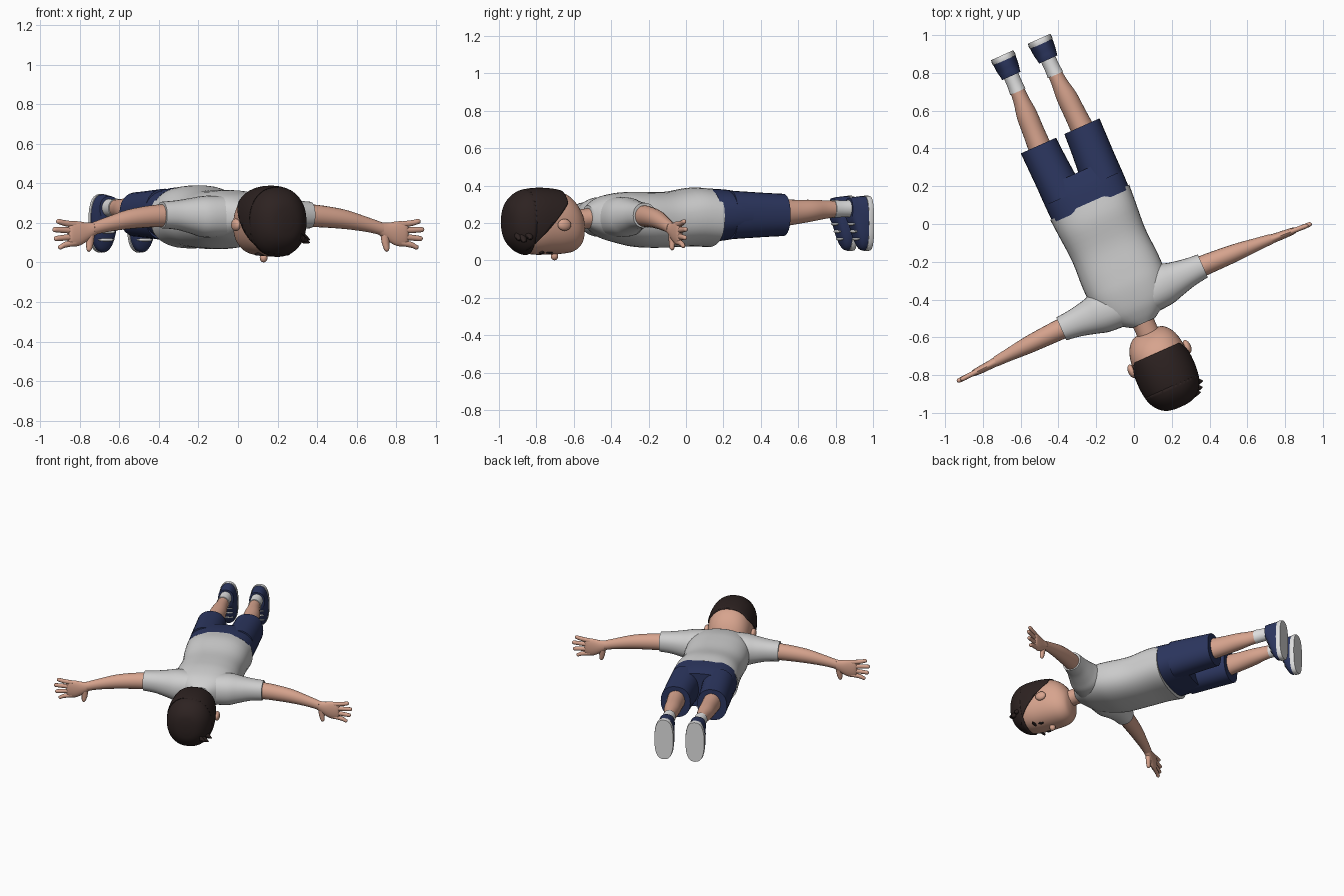
import bpy, bmesh, math
from mathutils import Vector

if "Cube" in bpy.data.objects:
    bpy.data.objects.remove(bpy.data.objects["Cube"])

# Body frame: s = sideways, t = towards the head, w = up (the figure lies face down)
A = math.radians(24)
C, S = math.cos(A), math.sin(A)


def place(s, t, w):
    return Vector((-0.153 + C * s + S * t, -0.068 + S * s - C * t, w))


def direction(s, t, w):
    return Vector((C * s + S * t, S * s - C * t, w))


def material(name, rgb):
    m = bpy.data.materials.new(name)
    m.diffuse_color = (*rgb, 1)
    m.use_nodes = True
    m.node_tree.nodes["Principled BSDF"].inputs["Base Color"].default_value = m.diffuse_color
    return m


SKIN = material("skin", (0.68, 0.37, 0.27))
SHIRT = material("light_grey_cloth", (0.62, 0.62, 0.62))
NAVY = material("navy_cloth", (0.025, 0.037, 0.115))
HAIR = material("dark_brown_hair", (0.026, 0.016, 0.015))
WHITE = material("white_rubber", (0.75, 0.75, 0.75))
DARK = material("eye_black", (0.015, 0.012, 0.012))


def smooth_rings(rings, steps):
    """Catmull-Rom interpolation between the key cross-sections."""
    out = []
    for i in range(len(rings) - 1):
        a, b = rings[max(i - 1, 0)], rings[i]
        c, d = rings[i + 1], rings[min(i + 2, len(rings) - 1)]
        for k in range(steps):
            u = k / steps
            out.append([0.5 * (2 * q + (r - p) * u + (2 * p - 5 * q + 4 * r - v) * u * u
                               + (3 * q - p - 3 * r + v) * u ** 3)
                        for p, q, r, v in zip(a, b, c, d)])
    return out + [list(rings[-1])]


def loft(name, rings, mat, axis=1, side=1, power=2.0, segs=28, steps=4, cuts=(), thick=0):
    """Skin superellipse rings (position, centre a, centre b, radius a, radius b) along an axis."""
    bm = bmesh.new()
    others = [i for i in range(3) if i != axis]
    loops = []
    for pos, ca, cb, ra, rb in smooth_rings(rings, steps):
        loop = []
        for k in range(segs):
            ang = 2 * math.pi * k / segs
            x, y = math.cos(ang), math.sin(ang)
            p = [0, 0, 0]
            p[axis] = pos
            p[others[0]] = ca + ra * math.copysign(abs(x) ** (2 / power), x)
            p[others[1]] = cb + rb * math.copysign(abs(y) ** (2 / power), y)
            loop.append(bm.verts.new(place(side * p[0], p[1], p[2])))
        loops.append(loop)
    for a, b in zip(loops, loops[1:]):
        for k in range(segs):
            n = (k + 1) % segs
            bm.faces.new((a[k], a[n], b[n], b[k]))
    bm.faces.new(loops[0])
    bm.faces.new(loops[-1])
    bmesh.ops.recalc_face_normals(bm, faces=bm.faces)
    # keep only what lies on the positive side of each cut
    for point, normal in cuts:
        bmesh.ops.bisect_plane(bm, geom=bm.verts[:] + bm.edges[:] + bm.faces[:],
                               plane_co=place(*point), plane_no=direction(*normal),
                               clear_inner=True)
    me = bpy.data.meshes.new(name)
    bm.to_mesh(me)
    bm.free()
    me.materials.append(mat)
    ob = bpy.data.objects.new(name, me)
    bpy.context.collection.objects.link(ob)
    if thick:
        mod = ob.modifiers.new("thickness", 'SOLIDIFY')
        mod.thickness, mod.offset = thick, -1
    bpy.ops.object.select_all(action='DESELECT')
    ob.select_set(True)
    bpy.context.view_layer.objects.active = ob
    bpy.ops.object.shade_smooth_by_angle(angle=math.radians(40))
    return ob


def ball(name, centre, radii, mat, side=1):
    rings = []
    for i in range(11):
        a = math.pi * (0.01 + 0.98 * i / 10)
        rings.append((centre[1] - radii[1] * math.cos(a), centre[0], centre[2],
                      radii[0] * math.sin(a), radii[2] * math.sin(a)))
    return loft(name, rings, mat, side=side, segs=16, steps=1)


# Head and neck
head = [(.543, 0, .17, .04, .045), (.558, 0, .17, .09, .095), (.60, 0, .185, .126, .14),
        (.66, 0, .2, .145, .165), (.74, 0, .205, .152, .174), (.82, 0, .205, .152, .174),
        (.89, 0, .205, .139, .16), (.94, 0, .205, .108, .124), (.968, 0, .205, .068, .08),
        (.978, 0, .205, .02, .025)]
loft("head", head, SKIN, power=2.2, segs=40)
loft("neck", [(.44, 0, .23, .07, .06), (.50, 0, .225, .06, .054), (.60, 0, .21, .06, .055)], SKIN)
ball("nose", (0, .695, .024), (.02, .02, .024), SKIN)

# Hair shell: a cap over the crown and a longer part behind the ears
shell = [(t + .007 * (t > .8), s, w, a + .008, b + .008) for t, s, w, a, b in head]
loft("hair_crown", shell, HAIR, power=2.2, segs=40, thick=.012,
     cuts=[((0, .865, 0), (0, 1, 0))])
loft("hair_back", shell, HAIR, power=2.2, segs=40, thick=.012,
     cuts=[((0, .672, 0), (0, 1, 0)), ((0, .73, .24), (0, 1.14, 1))])
for i, (s, t, w) in enumerate([(.11, .93, .10), (.125, .90, .115), (.09, .95, .11)]):
    loft(f"hair_tuft_{i}", [(s, t, w + .02, .02, .022), (s + .02, t, w + .008, .015, .014),
                            (s + .038, t + .006, w, .002, .002)], HAIR, axis=0, segs=10)

# Shirt body
loft("shirt_body", [(-.2, 0, .228, .229, .157), (-.1, 0, .232, .222, .157),
                    (.05, 0, .217, .212, .149), (.2, 0, .218, .219, .148),
                    (.3, 0, .226, .213, .138), (.4, 0, .231, .185, .115),
                    (.46, 0, .235, .125, .085), (.5, 0, .235, .066, .058)],
     SHIRT, power=2.4, segs=40)

# Shorts seat
loft("shorts_seat", [(-.18, 0, .24, .222, .145), (-.28, 0, .243, .224, .137),
                     (-.37, 0, .243, .224, .123)], NAVY, power=2.5, segs=40)

for side, label in ((1, "right"), (-1, "left")):
    def part(name, rings, mat, **kw):
        return loft(f"{label}_{name}", rings, mat, side=side, **kw)

    # Face details
    ball(f"{label}_ear", (.16, .708, .19), (.02, .038, .032), SKIN, side)
    ball(f"{label}_eye", (.06, .752, .041), (.014, .018, .006), DARK, side)
    ball(f"{label}_eyebrow", (.065, .80, .042), (.034, .011, .008), HAIR, side)

    # Sleeve and arm
    part("sleeve", [(.08, .37, .232, .105, .105), (.18, .357, .232, .112, .105),
                    (.25, .356, .236, .094, .09), (.33, .353, .24, .076, .074),
                    (.41, .351, .24, .066, .067)], SHIRT, axis=0, power=2.2)
    part("arm", [(.36, .35, .238, .056, .058), (.46, .352, .234, .053, .056),
                 (.60, .357, .218, .046, .049), (.72, .363, .192, .034, .038),
                 (.80, .368, .17, .027, .033)], SKIN, axis=0, segs=20)

    # Hand with spread fingers
    part("palm", [(.78, .367, .174, .026, .032), (.83, .371, .155, .023, .046),
                  (.88, .374, .146, .021, .062), (.925, .376, .145, .017, .062),
                  (.94, .377, .145, .008, .05)], SKIN, axis=0, segs=20)
    fingers = [(.191, .207, 1.008), (.161, .166, 1.028), (.13, .121, 1.02), (.1, .078, .997)]
    for i, (w0, w1, tip) in enumerate(fingers):
        part(f"finger_{i}", [(.90, .375, w0, .014, .016), (.96, .378, (w0 + w1) / 2, .013, .015),
                             (tip - .014, .38, w1, .012, .013), (tip - .003, .38, w1, .007, .008),
                             (tip, .38, w1, .002, .002)], SKIN, axis=0, segs=12)
    part("thumb", [(.15, .815, .37, .024, .02), (.1, .818, .372, .02, .016),
                   (.068, .823, .374, .014, .013), (.058, .824, .374, .008, .008),
                   (.054, .824, .374, .002, .002)], SKIN, axis=2, segs=12)

    # Shorts leg, leg and sock
    part("shorts_leg", [(-.28, .112, .243, .11, .13), (-.38, .117, .243, .107, .124),
                        (-.48, .122, .243, .104, .118), (-.585, .126, .243, .102, .113)],
         NAVY, power=2.3)
    part("leg", [(-.55, .124, .252, .063, .076), (-.66, .12, .258, .058, .066),
                 (-.76, .116, .266, .055, .058), (-.85, .111, .272, .042, .048),
                 (-.95, .108, .276, .036, .04)], SKIN)
    part("sock", [(-.89, .109, .275, .044, .048), (-.94, .108, .276, .041, .045),
                  (-1.02, .107, .277, .042, .046)], WHITE)

    # Shoe: rubber sole, cloth upper and laces
    part("shoe_sole", [(-1.1, .107, .198, .064, .146), (-1.085, .107, .198, .067, .149),
                       (-1.07, .107, .198, .066, .148)], WHITE, power=2.6, steps=2)
    part("shoe_upper", [(-1.072, .107, .198, .064, .146), (-1.045, .107, .201, .063, .142),
                        (-1.02, .107, .22, .06, .12), (-1.0, .107, .25, .056, .088),
                        (-.98, .107, .272, .053, .062)], NAVY, power=2.4)
    for i in range(3):
        w = .115 + .04 * i
        t = -1.022 + .014 * i
        ball(f"{label}_lace_{i}", (.107, t, w), (.045, .012, .009), WHITE, side)
